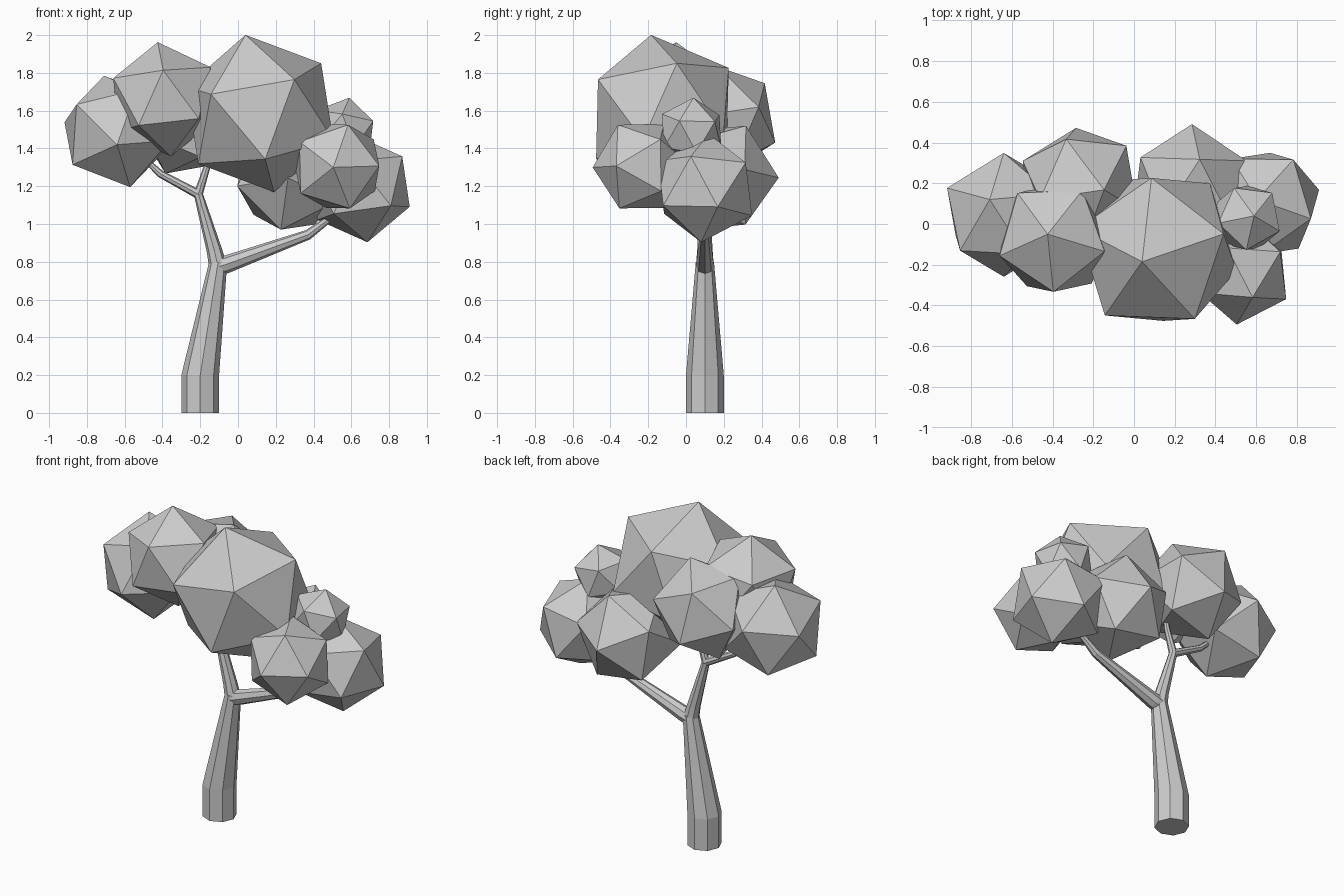
import bpy, bmesh
from math import cos, sin, pi
from mathutils import Vector, Matrix, Quaternion

if "Cube" in bpy.data.objects:
    bpy.data.objects.remove(bpy.data.objects["Cube"])


def finish(bm, name):
    bmesh.ops.recalc_face_normals(bm, faces=bm.faces)
    mesh = bpy.data.meshes.new(name)
    bm.to_mesh(mesh)
    bm.free()
    bpy.context.collection.objects.link(bpy.data.objects.new(name, mesh))


def limb(name, path, flat=False):
    """Eight-sided tapered tube through (x, y, z, radius) points."""
    pts = [Vector(p[:3]) for p in path]
    bm = bmesh.new()
    rings = []
    for i, p in enumerate(pts):
        before = (p - pts[i - 1]).normalized() if i else Vector()
        after = (pts[i + 1] - p).normalized() if i + 1 < len(pts) else Vector()
        rot = Quaternion() if flat else Vector((0, 0, 1)).rotation_difference(before + after)
        r = path[i][3]
        rings.append([bm.verts.new(p + rot @ Vector((r * cos(k * pi / 4), r * sin(k * pi / 4), 0)))
                      for k in range(8)])
    for a, b in zip(rings, rings[1:]):
        for k in range(8):
            n = (k + 1) % 8
            bm.faces.new((a[k], a[n], b[n], b[k]))
    bm.faces.new(rings[0])
    bm.faces.new(rings[-1])
    finish(bm, name)


def leaf_clump(name, centre, radius, corner, neighbour):
    """Icosahedron turned so that one corner and an adjacent one point as given."""
    z = Vector(corner).normalized()
    n = Vector(neighbour)
    x = (n - z * n.dot(z)).normalized()
    y = z.cross(x)
    turn = Matrix((x, y, z)).transposed().to_4x4()
    bm = bmesh.new()
    bmesh.ops.create_icosphere(bm, subdivisions=1, radius=radius,
                               matrix=Matrix.Translation(centre) @ turn)
    finish(bm, name)


# Trunk and branches
limb("trunk", [(-.2, .1, 0, .1), (-.2, .1, .2, .1), (-.105, .1, .8, .048)], flat=True)
limb("upper_branch", [(-.105, .1, .77, .048), (-.125, .1, .86, .041), (-.21, .1, 1.16, .025),
                      (-.165, .1, 1.3, .018), (-.155, .1, 1.36, .015)])
limb("left_twig", [(-.205, .1, 1.155, .025), (-.41, .1, 1.265, .02), (-.48, .1, 1.33, .015)])
limb("right_branch", [(-.12, .1, .77, .047), (-.06, .1, .787, .047), (.37, .1, .943, .027),
                      (.46, .1, 1.01, .02), (.58, .1, 1.1, .015)])

# Foliage: name, centre, radius, direction of a corner, direction of its neighbour
clumps = [
    ("crown", (.115, -.125, 1.585), .427, (-.075, -.06, .415), (.185, -.345, .185)),
    ("upper_left", (-.39, -.07, 1.66), .305, (-.035, .02, .305), (-.005, -.255, .14)),
    ("far_left", (-.64, .045, 1.49), .312, (0, -.305, -.07), (-.23, -.135, .165)),
    ("front_right", (.525, -.235, 1.305), .26, (-.02, -.255, -.005), (.06, -.115, .225)),
    ("lower_right", (.645, .1, 1.19), .29, (.04, -.02, -.285), (.265, .07, -.08)),
    ("back_right", (.275, .18, 1.245), .311, (.01, .31, 0), (.048, .139, .274)),
    ("small_right", (.555, .03, 1.49), .182, (.035, .01, .18), (-.01, -.165, .06)),
    ("back_left", (-.265, .19, 1.55), .307, (-.02, .285, -.12), (-.065, .2, .2)),
]
for label, *shape in clumps:
    leaf_clump("foliage_" + label, *shape)
